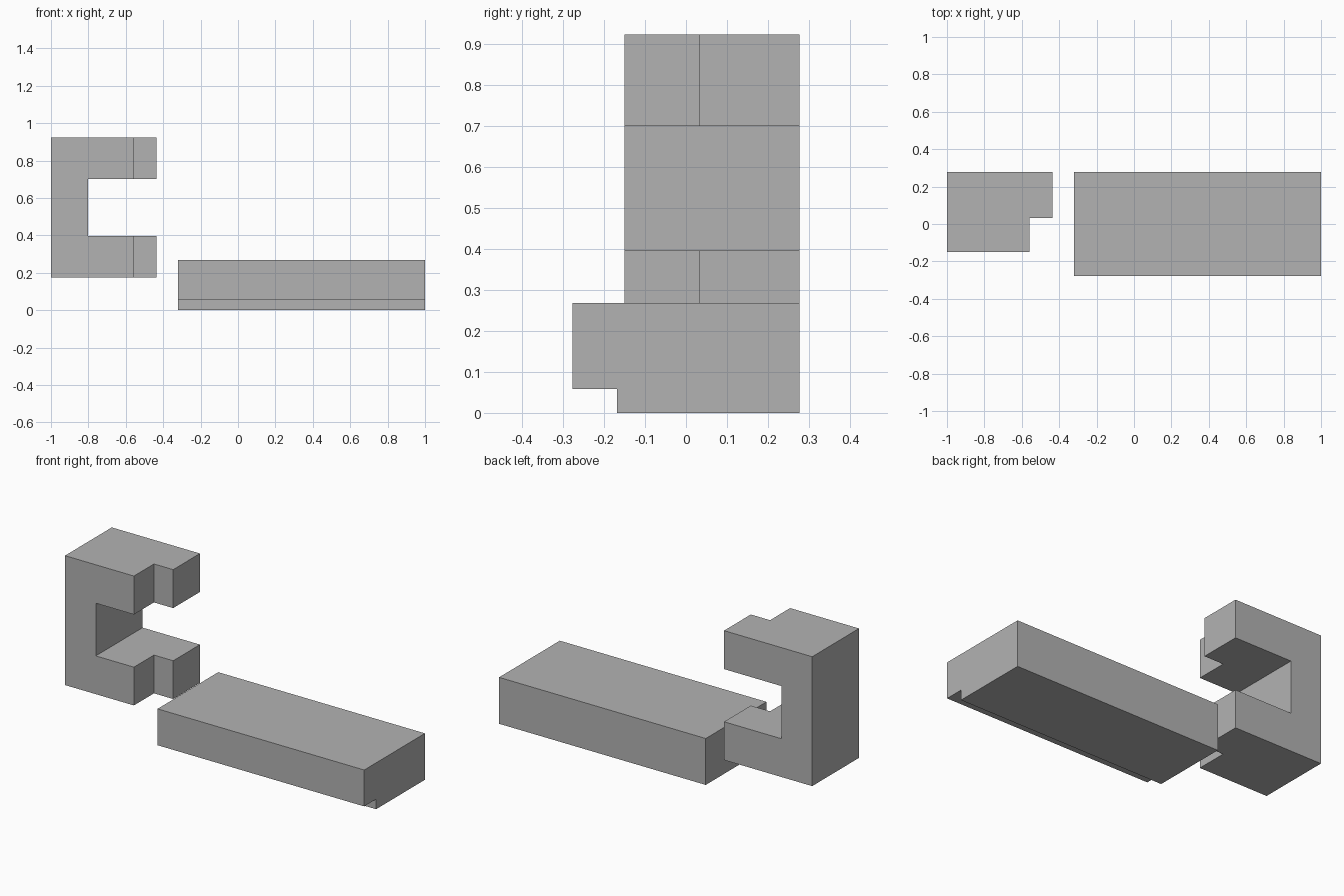
import bpy
import bmesh
from mathutils import Vector

cube = bpy.data.objects.get("Cube")
if cube:
    bpy.data.objects.remove(cube, do_unlink=True)

GREY = (0.45, 0.45, 0.45, 1.0)
grey = bpy.data.materials.new("plain grey")
grey.use_nodes = True
grey.diffuse_color = GREY
grey.node_tree.nodes["Principled BSDF"].inputs["Base Color"].default_value = GREY


def prism(name, profile, sweep):
    """Extrude a closed 3D outline along a vector into a flat-faced solid."""
    bm = bmesh.new()
    face = bm.faces.new([bm.verts.new(p) for p in profile])
    result = bmesh.ops.extrude_face_region(bm, geom=[face], use_keep_orig=True)
    moved = [v for v in result["geom"] if isinstance(v, bmesh.types.BMVert)]
    bmesh.ops.translate(bm, verts=moved, vec=Vector(sweep))
    bmesh.ops.recalc_face_normals(bm, faces=bm.faces)
    mesh = bpy.data.meshes.new(name)
    bm.to_mesh(mesh)
    bm.free()
    mesh.materials.append(grey)
    obj = bpy.data.objects.new(name, mesh)
    bpy.context.collection.objects.link(obj)
    return obj


# C-shaped bracket, open towards the bar
left, slot, right = -1.0, -0.803, -0.437
bottom, slot_low, slot_high, top = 0.175, 0.396, 0.70, 0.922
front, back = -0.15, 0.277
outline = [(left, bottom), (right, bottom), (right, slot_low), (slot, slot_low),
           (slot, slot_high), (right, slot_high), (right, top), (left, top)]
bracket = prism("c_bracket", [(x, front, z) for x, z in outline],
                (0, back - front, 0))

# Corner notch through the front of both jaws
notch_x, notch_y = -0.56, 0.033
corner = [(notch_x, front - 0.1), (right + 0.1, front - 0.1),
          (right + 0.1, notch_y), (notch_x, notch_y)]
cutter = prism("notch_cutter", [(x, y, 0) for x, y in corner], (0, 0, 1.2))
cutter.hide_render = True
cut = bracket.modifiers.new("corner notch", "BOOLEAN")
cut.operation = "DIFFERENCE"
cut.solver = "EXACT"
cut.object = cutter
bpy.context.view_layer.objects.active = bracket
bpy.ops.object.modifier_apply(modifier=cut.name)
bpy.data.objects.remove(cutter, do_unlink=True)

# Long bar with a step along its lower front edge
section = [(-0.277, 0.058), (-0.168, 0.058), (-0.168, 0), (0.277, 0),
           (0.277, 0.268), (-0.277, 0.268)]
prism("stepped_bar", [(-0.32, y, z) for y, z in section], (1.32, 0, 0))
